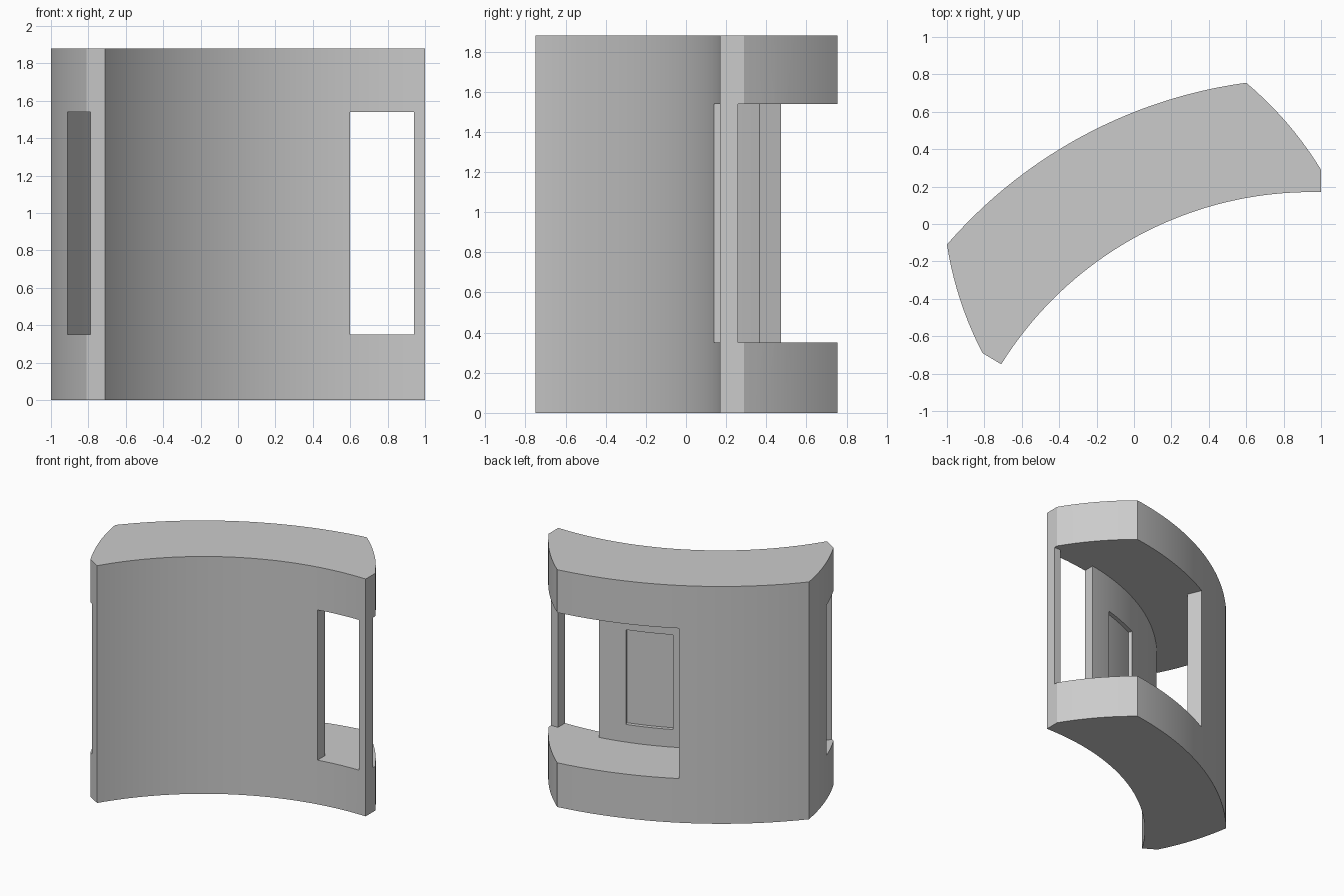
import bpy, bmesh, math
from mathutils import Vector

if "Cube" in bpy.data.objects:
    bpy.data.objects.remove(bpy.data.objects["Cube"], do_unlink=True)

HEIGHT = 1.88
SILL, LINTEL = 0.35, 1.54
CENTRE = Vector((0.95, -1.79))      # centre of the curved walls

grey = bpy.data.materials.new("plain grey")
grey.use_nodes = True
grey.diffuse_color = (0.6, 0.6, 0.6, 1)
grey.node_tree.nodes["Principled BSDF"].inputs["Base Color"].default_value = (0.6, 0.6, 0.6, 1)


def arc(p, q, sag, n):
    """Points from p to q, bulging by sag to the right of travel."""
    p, q = Vector(p), Vector(q)
    d = q - p
    half = d.length / 2
    side = Vector((d.y, -d.x)).normalized() * (1 if sag > 0 else -1)
    s = abs(sag)
    r = (half * half + s * s) / (2 * s)
    c = (p + q) / 2 + side * (s - r)
    a = math.asin(half / r)
    along = d.normalized()
    return [c + side * r * math.cos(t) + along * r * math.sin(t)
            for t in (-a + 2 * a * i / n for i in range(n + 1))]


def ring(radius, a0, a1, n):
    """Points on a circle around the wall centre, angles in degrees."""
    angles = [math.radians(a0 + (a1 - a0) * i / n) for i in range(n + 1)]
    return [CENTRE + radius * Vector((math.cos(t), math.sin(t))) for t in angles]


def prism(name, outline, z0, z1):
    """Upright solid from a plan outline."""
    bm = bmesh.new()
    face = bm.faces.new([bm.verts.new((p[0], p[1], z0)) for p in outline])
    top = bmesh.ops.extrude_face_region(bm, geom=[face])
    verts = [g for g in top["geom"] if isinstance(g, bmesh.types.BMVert)]
    bmesh.ops.translate(bm, verts=verts, vec=(0, 0, z1 - z0))
    bmesh.ops.recalc_face_normals(bm, faces=bm.faces)
    mesh = bpy.data.meshes.new(name)
    bm.to_mesh(mesh)
    bm.free()
    mesh.materials.append(grey)
    ob = bpy.data.objects.new(name, mesh)
    bpy.context.collection.objects.link(ob)
    return ob


def cut(body, cutter):
    cutter.hide_render = True
    mod = body.modifiers.new("cut", "BOOLEAN")
    mod.operation = "DIFFERENCE"
    mod.solver = "EXACT"
    mod.object = cutter
    bpy.ops.object.select_all(action="DESELECT")
    bpy.context.view_layer.objects.active = body
    body.select_set(True)
    bpy.ops.object.modifier_apply(modifier=mod.name)
    bpy.data.objects.remove(cutter, do_unlink=True)


# Curved body: outer wall, left end, narrow bevel, inner wall, right end
plan = (arc((0.6, 0.755), (-1, -0.11), 0.166, 40)
        + arc((-1, -0.11), (-0.81, -0.69), 0.025, 10)[1:]
        + arc((-0.71, -0.75), (1, 0.17), -0.258, 40)
        + arc((1, 0.29), (0.6, 0.755), 0.025, 10)[:-1])
body = prism("curved_body", plan, 0, HEIGHT)

# Hollow: open at the back and right end, narrowing to a slot at the other end
hollow = (ring(2.05, 152, 84, 48)
          + [(1.2, 1.0), (-0.32, 0.59)]
          + arc((-0.223, 0.365), (-0.91, -0.45), 0.059, 20)
          + [(-1.0, -0.58)])
cut(body, prism("hollow_cutter", hollow, SILL, LINTEL))

# Window through the inner wall, leaving a thin post at the end
window = [(0.6, 0.0), (0.94, 0.0), (0.94, 0.5), (0.6, 0.5)]
cut(body, prism("window_cutter", window, SILL, LINTEL))

# Shallow panel recess on the back of the inner wall
recess = ring(2.02, 115.4, 105.6, 8) + ring(2.1, 105.6, 115.4, 8)
cut(body, prism("recess_cutter", recess, 0.49, 1.24))

# Smooth curves with crisp corners
bpy.ops.object.select_all(action="DESELECT")
body.select_set(True)
bpy.context.view_layer.objects.active = body
bpy.ops.object.shade_smooth_by_angle(angle=math.radians(20))
